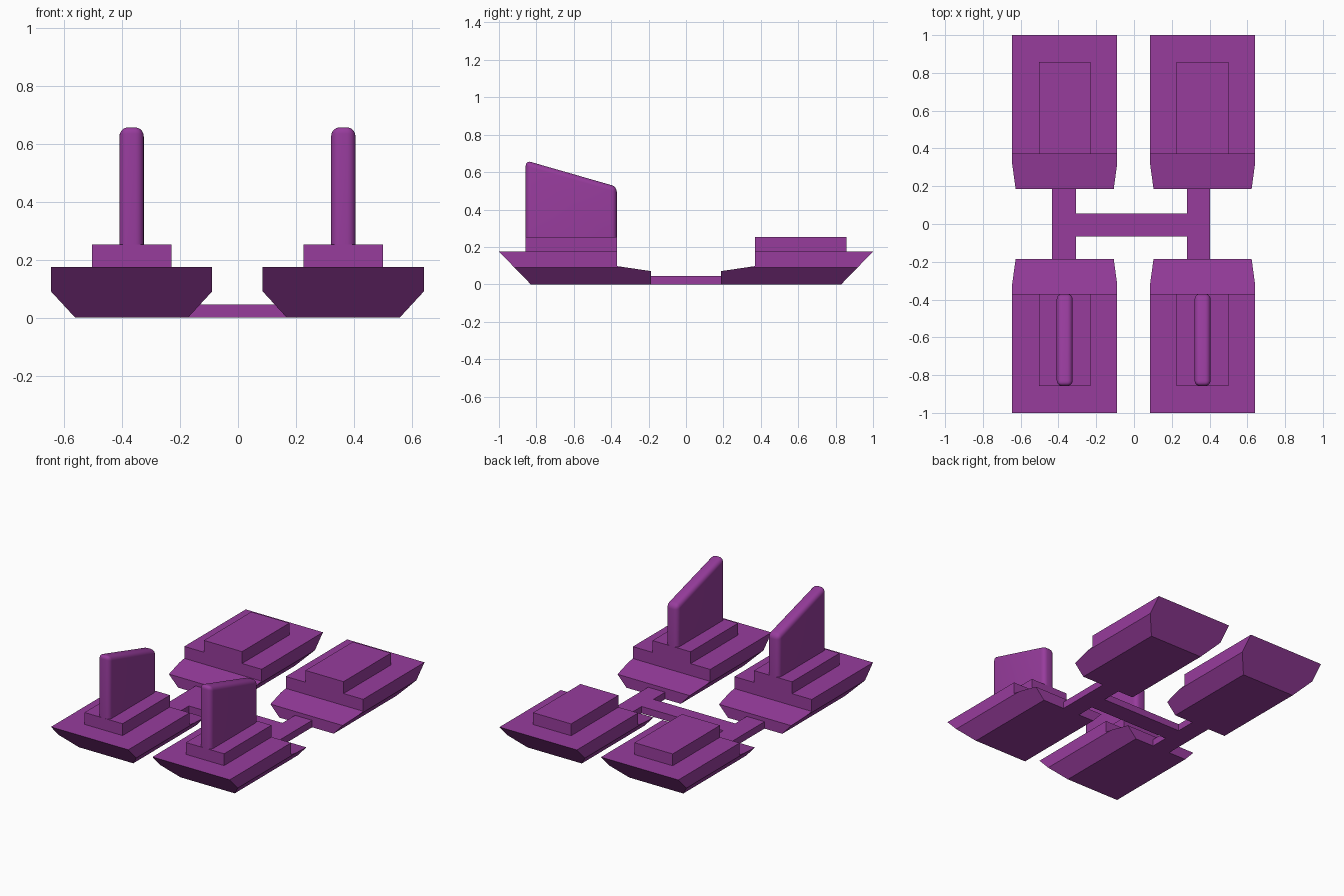
import bpy, bmesh
from mathutils import Vector

if "Cube" in bpy.data.objects:
    bpy.data.objects.remove(bpy.data.objects["Cube"])

purple = bpy.data.materials.new("purple")
purple.diffuse_color = (0.31, 0.045, 0.335, 1)
purple.use_nodes = True
purple.node_tree.nodes["Principled BSDF"].inputs["Base Color"].default_value = purple.diffuse_color


def loft(name, ring_a, ring_b):
    """Solid between two matching rings of points."""
    bm = bmesh.new()
    a = [bm.verts.new(p) for p in ring_a]
    b = [bm.verts.new(p) for p in ring_b]
    n = len(a)
    bm.faces.new(a)
    bm.faces.new(b[::-1])
    for i in range(n):
        j = (i + 1) % n
        bm.faces.new((a[j], a[i], b[i], b[j]))
    bmesh.ops.recalc_face_normals(bm, faces=bm.faces)
    me = bpy.data.meshes.new(name)
    bm.to_mesh(me)
    bm.free()
    me.materials.append(purple)
    ob = bpy.data.objects.new(name, me)
    bpy.context.collection.objects.link(ob)
    return ob


def side_extrude(name, profile, x0, x1):
    """Extrude a (y, z) profile along x."""
    return loft(name, [(x0, y, z) for y, z in profile], [(x1, y, z) for y, z in profile])


def box(name, x0, x1, y0, y1, z0, z1):
    return side_extrude(name, [(y0, z0), (y1, z0), (y1, z1), (y0, z1)], x0, x1)


def apply(ob, mod):
    bpy.context.view_layer.objects.active = ob
    bpy.ops.object.modifier_apply(modifier=mod.name)


STEP, DECK = 0.37, 0.175
HULL = [(-.195, 0), (.195, 0), (.278, .09), (.278, DECK), (-.278, DECK), (-.278, .09)]


def pod(label, cx, s):
    inner = 0.186
    # hull: chamfered section with a raked outer end
    hull = loft(label + "_hull",
                [(cx + x, s * inner, z) for x, z in HULL],
                [(cx + x, s * (.83 + .17 * z / DECK), z) for x, z in HULL])
    # cut the lower sloping nose at the inner end
    wedge = [(.1, .0575), (STEP, .0975), (STEP, .3), (.1, .3)]
    cutter = side_extrude("nose_cutter", [(s * y, z) for y, z in wedge], cx - .5, cx + .5)
    mod = hull.modifiers.new("nose", 'BOOLEAN')
    mod.operation, mod.solver, mod.object = 'DIFFERENCE', 'EXACT', cutter
    apply(hull, mod)
    bpy.data.objects.remove(cutter)
    # raised block on the deck
    ys = sorted((s * STEP, s * .857))
    box(label + "_block", cx - .137, cx + .137, *ys, DECK, .252)


def fin(label, cx):
    # upright plate with sloping top, all but the bottom edges rounded
    prof = [(-.857, .252), (-STEP, .252), (-STEP, .522), (-.857, .662)]
    ob = side_extrude(label + "_fin", prof, cx - .042, cx + .042)
    bm = bmesh.new()
    bm.from_mesh(ob.data)
    edges = [e for e in bm.edges if max(v.co.z for v in e.verts) > .3]
    bmesh.ops.bevel(bm, geom=edges, offset=.028, segments=5, profile=.5, affect='EDGES')
    bm.to_mesh(ob.data)
    bm.free()
    bpy.ops.object.select_all(action='DESELECT')
    ob.select_set(True)
    bpy.context.view_layer.objects.active = ob
    bpy.ops.object.shade_smooth_by_angle(angle=0.6)


for side, cx in (("left", -.367), ("right", .363)):
    pod("front_" + side, cx, -1)
    pod("back_" + side, cx, 1)
    fin(side, cx)

# H-shaped connecting frame, one outline extruded upward
outline = [(-.435, -.186), (-.307, -.186), (-.307, -.066), (.28, -.066), (.28, -.186), (.403, -.186),
           (.403, .186), (.28, .186), (.28, .056), (-.307, .056), (-.307, .186), (-.435, .186)]
loft("connecting_frame", [(x, y, 0) for x, y in outline], [(x, y, .045) for x, y in outline])
